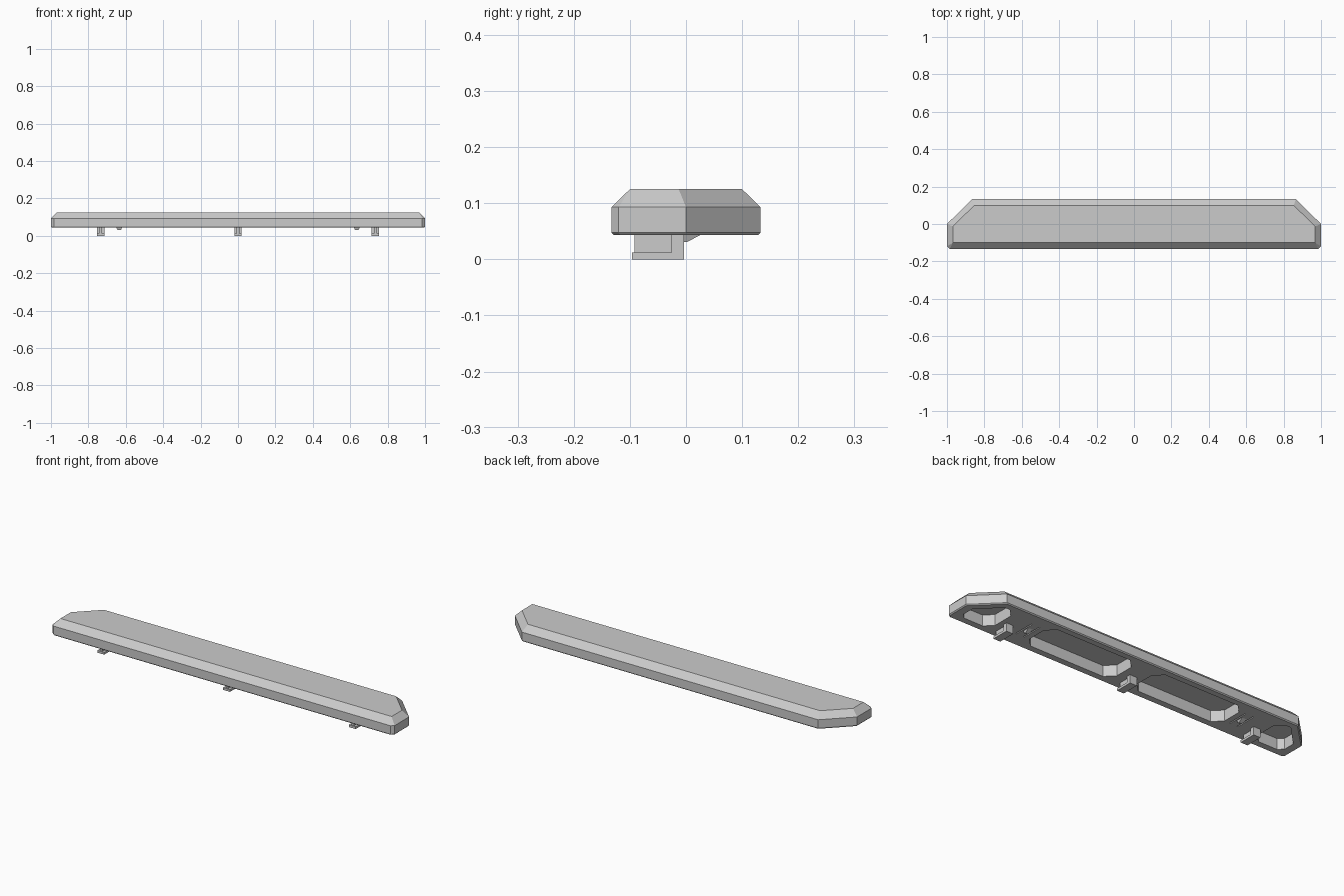
import bpy, bmesh

if "Cube" in bpy.data.objects:
    bpy.data.objects.remove(bpy.data.objects["Cube"])


def loft(name, rings, hide=False):
    """Closed solid through matching rings, given as (outline, z) pairs."""
    bm = bmesh.new()
    loops = [[bm.verts.new((x, y, z)) for x, y in pts] for pts, z in rings]
    n = len(loops[0])
    for a, b in zip(loops, loops[1:]):
        for i in range(n):
            j = (i + 1) % n
            bm.faces.new((a[i], a[j], b[j], b[i]))
    bm.faces.new(loops[0][::-1])
    bm.faces.new(loops[-1])
    bmesh.ops.remove_doubles(bm, verts=bm.verts, dist=1e-5)
    bmesh.ops.recalc_face_normals(bm, faces=bm.faces)
    me = bpy.data.meshes.new(name)
    bm.to_mesh(me)
    bm.free()
    ob = bpy.data.objects.new(name, me)
    bpy.context.collection.objects.link(ob)
    ob.hide_render = hide
    if hide:
        ob.hide_set(True)
    return ob


def box(name, x0, x1, y0, y1, z0, z1, hide=False):
    pts = [(x0, y0), (x1, y0), (x1, y1), (x0, y1)]
    return loft(name, [(pts, z0), (pts, z1)], hide)


def mirrored(half):
    return half + [(-x, y) for x, y in reversed(half)]


def flip(pts, s):
    return [(s * x, y) for x, y in pts]


# Bar body: bottom bevel, vertical band, sloped top edge
outer = mirrored([(0.985, -0.133), (1, -0.12), (1, 0), (0.866, 0.133)])
bottom = mirrored([(0.982, -0.128), (0.995, -0.117), (0.995, -0.002), (0.864, 0.128)])
top = mirrored([(0.968, -0.1), (0.968, -0.1), (0.968, -0.013), (0.854, 0.1)])
bar = loft("bar_body", [(bottom, 0.043), (outer, 0.048), (outer, 0.093), (top, 0.125)])

# Underside pockets and the slits beside the snap tabs
long_pocket = [(0.105, -0.095), (0.535, -0.095), (0.58, -0.05), (0.58, 0.052),
               (0.535, 0.097), (0.105, 0.097), (0.06, 0.052), (0.06, -0.05)]
end_pocket = [(0.82, -0.095), (0.93, -0.095), (0.955, -0.07), (0.955, -0.01),
              (0.85, 0.097), (0.82, 0.097), (0.78, 0.057), (0.78, -0.055)]
cutters = []
for s in (-1, 1):
    for name, pts in (("long_pocket_cutter", long_pocket), ("end_pocket_cutter", end_pocket)):
        p = flip(pts, s)
        cutters.append(loft(name, [(p, 0.02), (p, 0.1)], True))
    for x in (0.612, 0.658):
        cx = s * x
        cutters.append(box("slit_cutter", cx - 0.003, cx + 0.003, -0.05, 0.06, 0.02, 0.055, True))
for c in cutters:
    m = bar.modifiers.new("pocket", "BOOLEAN")
    m.operation = "DIFFERENCE"
    m.solver = "EXACT"
    m.object = c

# Mounting clips: foot, back wall and a thin centre rib
for cx in (-0.735, 0, 0.735):
    box("clip_foot", cx - 0.02, cx + 0.02, -0.096, -0.004, 0, 0.012)
    box("clip_back_wall", cx - 0.02, cx + 0.02, -0.026, -0.004, 0.012, 0.044)
    box("clip_rib", cx - 0.007, cx + 0.007, -0.092, -0.026, 0.012, 0.044)

# Small wedge-shaped snap tabs
for s in (-1, 1):
    cx = s * 0.635
    base = [(cx - 0.015, -0.012), (cx + 0.015, -0.012), (cx + 0.015, 0.027), (cx - 0.015, 0.027)]
    tip = [(cx - 0.009, -0.008), (cx + 0.009, -0.008), (cx + 0.009, 0.002), (cx - 0.009, 0.002)]
    loft("snap_tab", [(tip, 0.031), (base, 0.044)])
